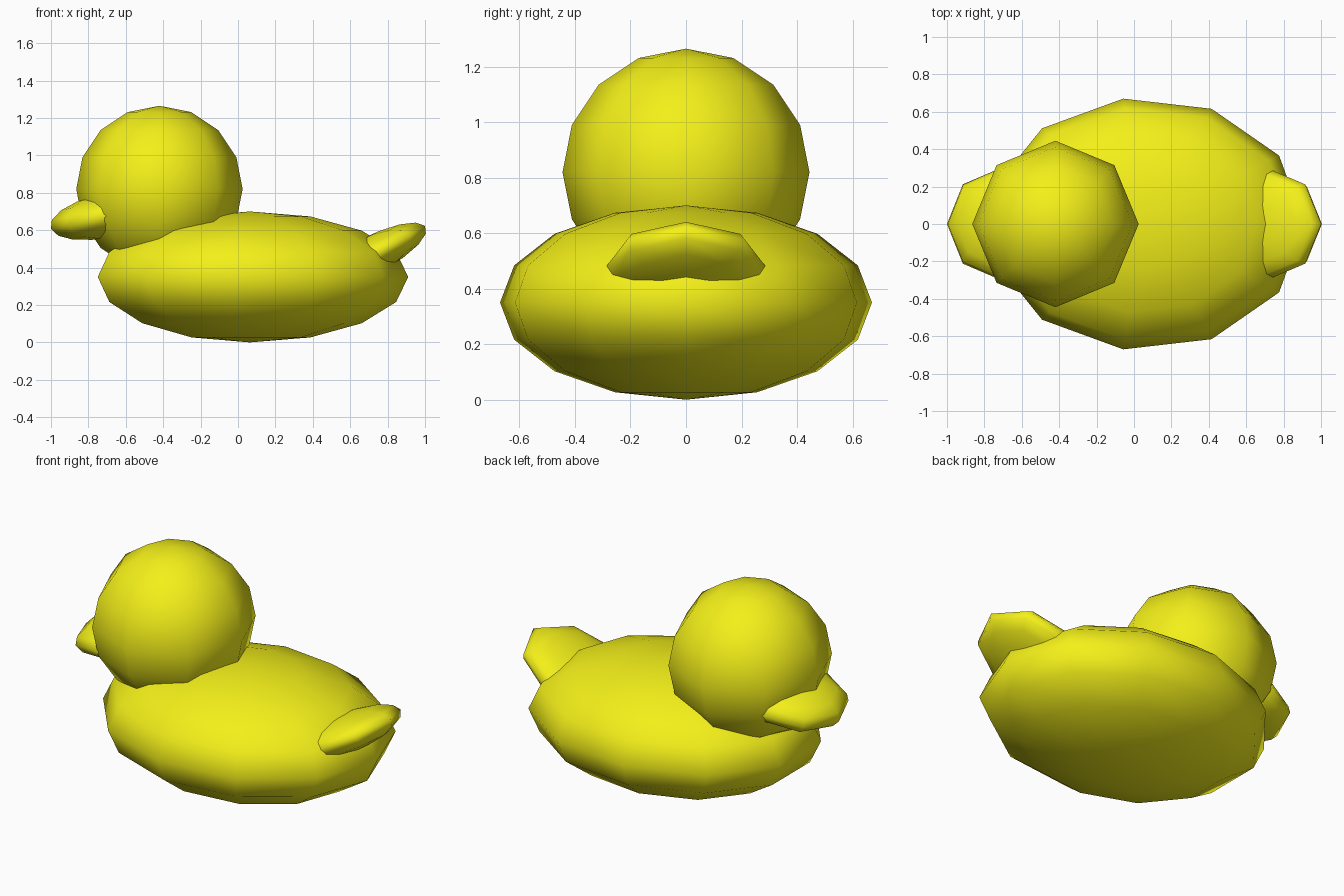
import bpy, bmesh, math
from mathutils import Matrix

if "Cube" in bpy.data.objects:
    bpy.data.objects.remove(bpy.data.objects["Cube"])

yellow = bpy.data.materials.new("yellow")
yellow.diffuse_color = (0.9, 0.87, 0.01, 1)
yellow.use_nodes = True
yellow.node_tree.nodes["Principled BSDF"].inputs["Base Color"].default_value = yellow.diffuse_color


def ellipsoid(name, centre, u, v, w, segments=8):
    """Low-poly UV sphere whose x, y and z axes are mapped to u, v and w."""
    bm = bmesh.new()
    bmesh.ops.create_uvsphere(bm, u_segments=segments, v_segments=8, radius=1,
                              matrix=Matrix.Rotation(-math.pi / 2, 4, 'Z'))
    axes = Matrix((u, v, w)).transposed().to_4x4()
    bm.transform(Matrix.Translation(centre) @ axes)
    bmesh.ops.recalc_face_normals(bm, faces=bm.faces)
    for f in bm.faces:
        f.smooth = True
    mesh = bpy.data.meshes.new(name)
    bm.to_mesh(mesh)
    bm.free()
    mesh.materials.append(yellow)
    obj = bpy.data.objects.new(name, mesh)
    bpy.context.collection.objects.link(obj)
    return obj


# Wide body with an odd number of sides, one corner pointing to the tail
ellipsoid("body", (0.063, 0, 0.35), (0.847, 0, 0), (0, 0.677, 0), (0, 0, 0.35), 11)
# Round head
ellipsoid("head", (-0.42, 0, 0.82), (0.445, 0, 0), (0, 0.445, 0), (0, 0, 0.445))
# Beak dipping slightly forward
ellipsoid("beak", (-0.71, 0, 0.677), (-0.29, 0, -0.07), (0, 0.3, 0), (-0.045, 0, 0.11))
# Upturned tail
ellipsoid("tail", (0.708, 0, 0.464), (0.292, 0, 0.159), (0, 0.3, 0), (-0.07, 0, 0.077))
